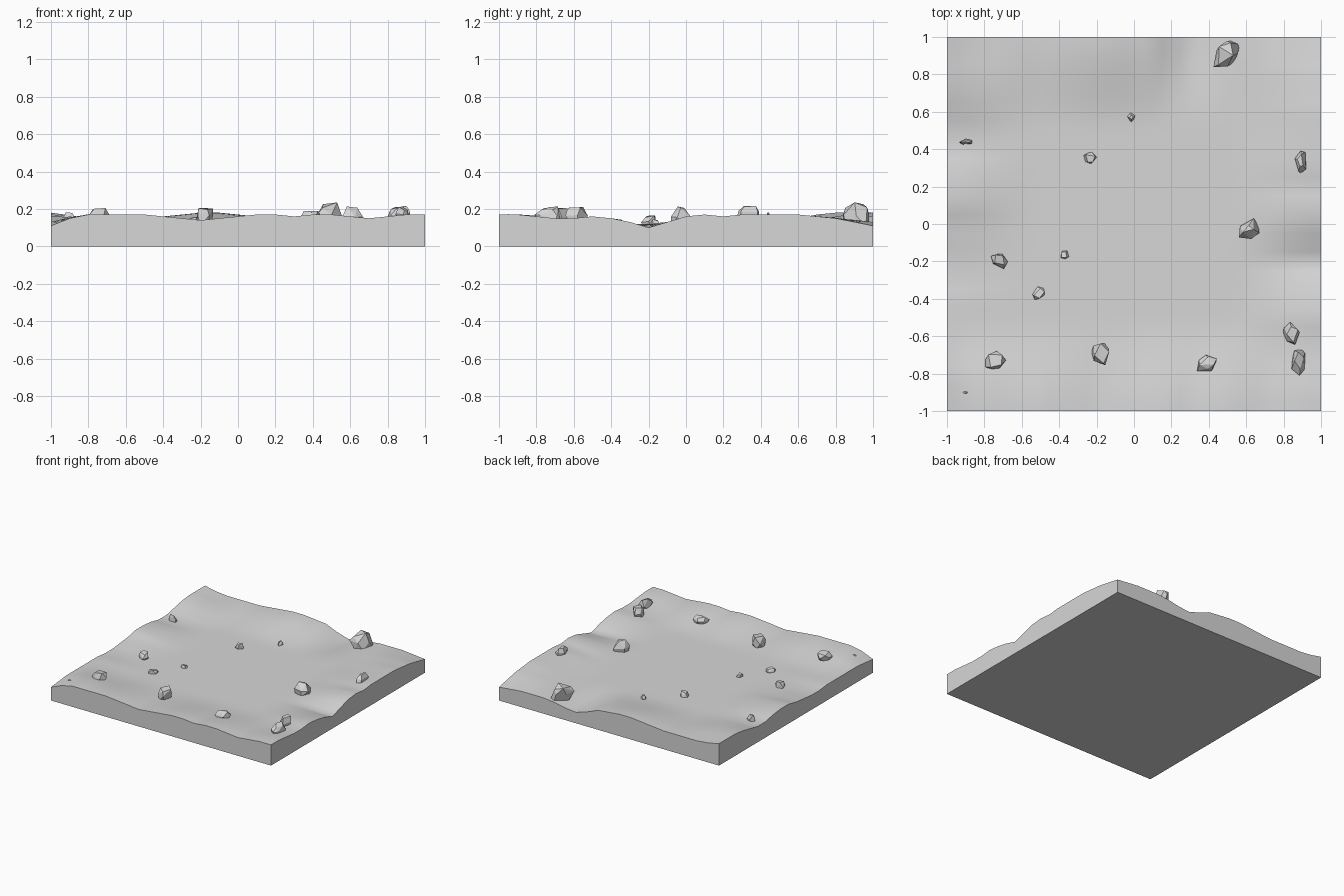
import bpy
import bmesh
import math
import random
from mathutils import Matrix, Vector

default_cube = bpy.data.objects.get("Cube")
if default_cube:
    bpy.data.objects.remove(default_cube, do_unlink=True)

GREY = (0.68, 0.68, 0.68, 1.0)
stone = bpy.data.materials.new("stone grey")
stone.use_nodes = True
stone.diffuse_color = GREY
stone.node_tree.nodes["Principled BSDF"].inputs["Base Color"].default_value = GREY


def make_object(name, bm):
    """Turn a bmesh into a named object with the stone material."""
    bmesh.ops.recalc_face_normals(bm, faces=bm.faces[:])
    mesh = bpy.data.meshes.new(name)
    bm.to_mesh(mesh)
    bm.free()
    mesh.materials.append(stone)
    obj = bpy.data.objects.new(name, mesh)
    bpy.context.collection.objects.link(obj)
    return obj


# Rim heights in hundredths, evenly spaced along each side of the slab
FLAT = 0.12
FRONT = [11, 15, 17, 17, 17, 17, 16, 15, 14, 15, 16, 17, 17, 16, 17, 17, 16, 15, 16, 17, 17]
BACK = [18, 16, 15, 15, 15, 15, 16, 17, 18, 18, 17, 16, 12, 9, 10, 12, 13, 13, 13, 12, 11]
RIM_LEFT = [17, 17, 16, 15, 15, 16, 15, 13, 10, 13, 16, 17, 16, 17, 17, 17, 17, 16, 15, 13, 11]
RIM_RIGHT = [11, 12, 13, 13, 13, 13, 13, 12, 12, 13, 14, 16, 16, 15, 13, 13, 15, 17, 18, 18, 18]


def rim_offset(heights, t):
    """Height of a rim above the flat middle at t from -1 to 1."""
    place = min(max((t + 1) / 2, 0), 1) * (len(heights) - 1)
    i = min(int(place), len(heights) - 2)
    mix = place - i
    return (heights[i] * (1 - mix) + heights[i + 1] * mix) / 100 - FLAT


def fade(distance, reach=0.5):
    s = max(0.0, 1 - distance / reach)
    return s * s * (3 - 2 * s)


def ground(x, y):
    """Blend the four rims into a flat middle, counting corners once."""
    side = RIM_LEFT if x > 0 else RIM_RIGHT
    end = BACK if y > 0 else FRONT
    wx, wy = fade(1 - abs(x)), fade(1 - abs(y))
    corner = rim_offset(end, math.copysign(1, x))
    return (FLAT + wx * rim_offset(side, y) + wy * rim_offset(end, x)
            - wx * wy * corner)


# Ground slab: uneven smooth top, straight sides and a flat base
bm = bmesh.new()
bmesh.ops.create_grid(bm, x_segments=40, y_segments=40, size=1)
rim = [e for e in bm.edges if e.is_boundary]
for v in bm.verts:
    v.co.z = ground(v.co.x, v.co.y)
skirt = bmesh.ops.extrude_edge_only(bm, edges=rim)["geom"]
for v in skirt:
    if isinstance(v, bmesh.types.BMVert):
        v.co.z = 0
base_edges = [e for e in bm.edges if e.is_boundary]
bmesh.ops.contextual_create(bm, geom=base_edges)
slab = make_object("ground_slab", bm)
bpy.ops.object.select_all(action="DESELECT")
slab.select_set(True)
bpy.context.view_layer.objects.active = slab
bpy.ops.object.shade_smooth_by_angle(angle=math.radians(40))


def fit(points, axis, low, high):
    """Stretch points along one axis to fill low..high."""
    values = [p[axis] for p in points]
    small, span = min(values), max(values) - min(values)
    for p in points:
        p[axis] = low + (p[axis] - small) / span * (high - low)


def rock(name, x, y, top, width, depth, turn, taper, seed):
    """Angular boulder: hull of rough leaning rings, fitted to its size."""
    rng = random.Random(seed)
    lean = Vector((rng.uniform(-0.25, 0.25), rng.uniform(-0.25, 0.25), 0))
    spin = Matrix.Rotation(math.radians(turn), 3, "Z")
    points = []
    for count, level, scale in ((5, 0.0, 0.85), (5, 0.5, 1.0), (4, 1.0, taper)):
        start = rng.uniform(0, math.tau)
        for k in range(count):
            angle = start + math.tau * (k + rng.uniform(-0.25, 0.25)) / count
            r = scale * rng.uniform(0.8, 1.1)
            p = Vector((1.5 * r * math.cos(angle), r * math.sin(angle),
                        level - rng.uniform(0, 0.3) * level))
            points.append(spin @ (p + lean * level))
    fit(points, 0, x - width / 2, x + width / 2)
    fit(points, 1, y - depth / 2, y + depth / 2)
    fit(points, 2, ground(x, y) - 0.015, top)
    bm = bmesh.new()
    for p in points:
        bm.verts.new(p)
    hull = bmesh.ops.convex_hull(bm, input=bm.verts[:])
    loose = [g for g in hull["geom_interior"] if isinstance(g, bmesh.types.BMVert)]
    bmesh.ops.delete(bm, geom=loose, context="VERTS")
    bmesh.ops.dissolve_limit(bm, angle_limit=math.radians(15),
                             verts=bm.verts[:], edges=bm.edges[:])
    make_object(name, bm)


# Large rocks: x, y, top, width, depth, turn, taper
LARGE = [
    (.495, .91, .235, .14, .14, 45, .75),
    (.89, .33, .215, .06, .12, 90, .5),
    (.615, -.025, .213, .11, .11, 20, .45),
    (.84, -.585, .21, .09, .12, 90, .7),
    (.88, -.74, .213, .075, .14, 90, .6),
    (.39, -.745, .19, .105, .09, 15, .7),
    (-.18, -.695, .205, .095, .12, 90, .8),
    (-.74, -.73, .205, .11, .10, 5, .8),
    (-.72, -.20, .165, .09, .08, -35, .7),
]
for n, spec in enumerate(LARGE, 1):
    rock(f"large_rock_{n}", *spec, seed=n)

# Small rocks
SMALL = [
    (-.015, .57, .155, .04, .05, 90, .5),
    (-.235, .355, .16, .07, .065, 0, .8),
    (-.37, -.165, .145, .045, .045, 0, .8),
    (-.51, -.37, .15, .065, .07, 30, .7),
    (-.90, .44, .18, .07, .03, 0, .5),
]
for n, spec in enumerate(SMALL, 1):
    rock(f"small_rock_{n}", *spec, seed=n + 40)

# Pebble barely breaking the surface near the front corner
rock("buried_pebble", -.9, -.9, ground(-.9, -.9) + .006, .03, .015, 0, .5, seed=7)
